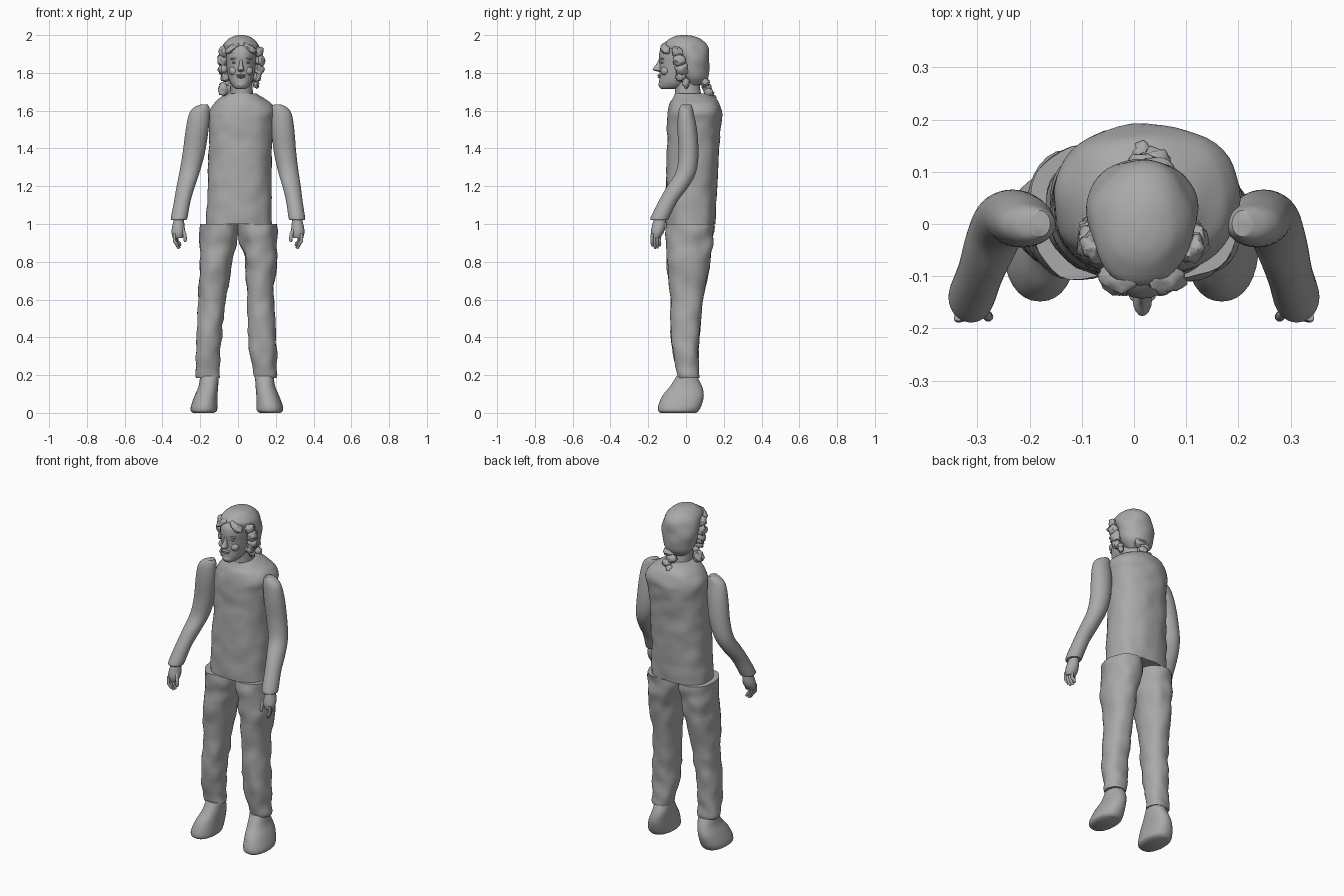
import bpy, math
from mathutils import Vector, noise

cube = bpy.data.objects.get("Cube")
if cube:
    bpy.data.objects.remove(cube)

grey = bpy.data.materials.new("plain grey")
grey.use_nodes = True
COLOUR = (0.4, 0.4, 0.4, 1)
grey.diffuse_color = COLOUR
grey.node_tree.nodes["Principled BSDF"].inputs["Base Color"].default_value = COLOUR


def finish(name, verts, faces):
    mesh = bpy.data.meshes.new(name)
    mesh.from_pydata(verts, [], faces)
    mesh.materials.append(grey)
    ob = bpy.data.objects.new(name, mesh)
    bpy.context.collection.objects.link(ob)
    bpy.ops.object.select_all(action='DESELECT')
    ob.select_set(True)
    bpy.context.view_layer.objects.active = ob
    bpy.ops.object.shade_smooth_by_angle(angle=math.radians(50))
    return ob


def smooth_rings(rings, steps):
    """Pass a smooth curve through the given cross-sections."""
    out = []
    for i in range(len(rings) - 1):
        a, b = rings[max(i - 1, 0)], rings[i]
        c, d = rings[i + 1], rings[min(i + 2, len(rings) - 1)]
        for s in range(steps):
            t = s / steps
            out.append([q + t * 0.5 * (r - p + t * (2*p - 5*q + 4*r - u + t * (3*(q - r) + u - p)))
                        for p, q, r, u in zip(a, b, c, d)])
    return out + [list(rings[-1])]


def loft(name, rings, power=2.0, rough=0.0, sides=32, steps=6):
    """Rings are (z, x min, x max, y min, y max)."""
    verts, faces = [], []
    rows = smooth_rings(rings, steps)
    for z, x0, x1, y0, y1 in rows:
        for k in range(sides):
            a = 2 * math.pi * k / sides
            c, s = math.cos(a), math.sin(a)
            px = math.copysign(abs(c) ** (2 / power), c)
            py = math.copysign(abs(s) ** (2 / power), s)
            v = Vector(((x0 + x1) / 2 + px * (x1 - x0) / 2, (y0 + y1) / 2 + py * (y1 - y0) / 2, z))
            bump = rough * noise.noise(v * 14)
            verts.append(v + Vector((c, s, 0)) * bump)
    for r in range(len(rows) - 1):
        for k in range(sides):
            n = (k + 1) % sides
            faces.append((r*sides + k, r*sides + n, (r+1)*sides + n, (r+1)*sides + k))
    faces.append(tuple(reversed(range(sides))))
    faces.append(tuple(range((len(rows) - 1) * sides, len(rows) * sides)))
    if rows[0][0] > rows[-1][0]:
        faces = [f[::-1] for f in faces]
    return finish(name, verts, faces)


def blob(name, centre, size, rough=0.0, turn=0.0):
    """A small rounded lump, optionally tilted about the y axis."""
    bpy.ops.mesh.primitive_uv_sphere_add(segments=20, ring_count=12, radius=1, location=centre, rotation=(0, turn, 0))
    ob = bpy.context.object
    ob.name = name
    for v in ob.data.vertices:
        v.co *= 1 + rough * noise.noise(v.co * 2 + Vector(centre) * 30)
        v.co = Vector((v.co.x * size[0], v.co.y * size[1], v.co.z * size[2]))
    ob.data.materials.append(grey)
    bpy.ops.object.shade_smooth_by_angle(angle=math.radians(50))


def finger(name, points, radius):
    curve = bpy.data.curves.new(name, 'CURVE')
    curve.dimensions = '3D'
    curve.bevel_depth, curve.bevel_resolution, curve.use_fill_caps = radius, 3, True
    line = curve.splines.new('POLY')
    line.points.add(len(points) - 1)
    for i, (p, co) in enumerate(zip(line.points, points)):
        p.co = (*co, 1)
        p.radius = 0.6 if i == len(points) - 1 else 1
    curve.materials.append(grey)
    bpy.context.collection.objects.link(bpy.data.objects.new(name, curve))


# Shirt and neck
loft("shirt", [
    (1.0, -.17, .18, -.105, .155), (1.2, -.162, .178, -.106, .165),
    (1.4, -.155, .178, -.10, .175), (1.53, -.152, .19, -.098, .185),
    (1.59, -.15, .203, -.095, .192), (1.635, -.128, .178, -.085, .18),
    (1.665, -.10, .135, -.07, .16), (1.69, -.055, .095, -.06, .12)],
    power=2.3, rough=.007, sides=48, steps=8)
loft("neck", [(1.64, -.045, .09, -.06, .10), (1.69, -.04, .08, -.058, .08), (1.76, -.04, .075, -.06, .07)])

# Trouser legs and shoes
loft("left_trouser_leg", [
    (.185, .09, .20, -.04, .062), (.23, .075, .208, -.05, .068), (.4, .055, .20, -.08, .07),
    (.6, .045, .19, -.08, .09), (.8, .035, .203, -.10, .13), (.93, .005, .205, -.105, .143),
    (1.0, 0, .205, -.105, .148)], power=2.2, rough=.012)
loft("right_trouser_leg", [
    (.185, -.215, -.10, -.04, .062), (.23, -.225, -.095, -.05, .068), (.4, -.22, -.085, -.08, .07),
    (.6, -.21, -.065, -.08, .09), (.8, -.203, -.032, -.10, .13), (.93, -.2, -.005, -.105, .143),
    (1.0, -.197, 0, -.105, .148)], power=2.2, rough=.012)
SHOE = [(0, .115, .225, -.135, .055), (.012, .10, .238, -.147, .068), (.04, .097, .236, -.146, .082),
        (.09, .097, .218, -.125, .094), (.14, .093, .197, -.085, .085), (.195, .09, .188, -.05, .058)]
loft("left_shoe", SHOE, power=2.2)
loft("right_shoe", [(z, -b - .012, -a - .012, c, d) for z, a, b, c, d in SHOE], power=2.2)

# Arms and hands, with the right shoulder a little closer in than the left
ARM = [(1.02, .275, .352, -.182, -.095), (1.035, .267, .355, -.187, -.088), (1.12, .255, .342, -.145, -.045),
       (1.2, .235, .332, -.10, .015), (1.28, .212, .32, -.052, .055), (1.38, .19, .308, -.04, .066),
       (1.5, .177, .298, -.045, .058), (1.58, .175, .285, -.042, .042),
       (1.615, .178, .262, -.034, .034), (1.632, .188, .228, -.024, .026)]
PALM = [(.925, .293, .345, -.18, -.138), (.955, .282, .352, -.186, -.118),
        (.99, .283, .348, -.18, -.108), (1.04, .289, .335, -.165, -.108)]
for side, sign in (("left", 1), ("right", -1)):
    def place(ring):
        z, a, b, c, d = ring
        shift = 0 if sign > 0 else -.026 * max(0, (z - 1.05) / .55)
        lo, hi = sorted((sign * (a + shift), sign * (b + shift)))
        return (z, lo, hi, c, d)
    loft(side + "_arm", [place(r) for r in ARM])
    loft(side + "_hand", [place(r) for r in PALM], sides=20)
    for i in range(4):
        x, y = .337 - i * .005, -.178 + i * .013
        drop = (.012, 0, .002, .014)[i]
        finger(f"{side}_finger_{i + 1}", [(sign * x, y, .95), (sign * x, y - .003, .91),
               (sign * (x - .012), y, .882 + drop), (sign * (x - .018), y + .002, .87 + drop)], .0085)
    finger(side + "_thumb", [(sign * .297, -.16, .98), (sign * .282, -.175, .945),
           (sign * .279, -.178, .915), (sign * .281, -.178, .905)], .0095)

# Head and face
CX = .016
loft("head", [(z, CX - r, CX + r, f, b) for z, r, f, b in [
    (1.714, .022, -.128, -.07), (1.724, .04, -.14, -.02), (1.75, .058, -.142, .02), (1.79, .07, -.14, .06),
    (1.84, .077, -.14, .09), (1.89, .08, -.143, .10), (1.93, .078, -.132, .09), (1.97, .05, -.09, .05)]], power=2.15)
loft("nose", [(z, CX - r, CX + r, f, -.12) for z, r, f in [
    (1.806, .008, -.145), (1.813, .018, -.17), (1.822, .016, -.176), (1.845, .010, -.158), (1.872, .007, -.143)]], sides=16)
blob("upper_lip", (CX, -.137, 1.787), (.026, .015, .006))
blob("lower_lip", (CX, -.135, 1.777), (.022, .016, .006))
blob("chin", (CX, -.126, 1.738), (.027, .02, .02))
for side, sign in (("left", 1), ("right", -1)):
    blob(side + "_eye", (CX + sign * .033, -.123, 1.855), (.015, .012, .006))
    blob(side + "_brow", (CX + sign * .034, -.124, 1.876), (.022, .014, .005), turn=sign * .12)
    blob(side + "_cheek", (CX + sign * .038, -.11, 1.81), (.026, .024, .024))

# Hair cap, side locks, tuft and braid
loft("hair_cap", [(z, CX - r, CX + r, f, b) for z, r, f, b in [
    (1.735, .05, .0, .09), (1.77, .083, -.025, .116), (1.82, .1, -.04, .122), (1.87, .107, -.052, .122),
    (1.915, .104, -.098, .12), (1.95, .093, -.118, .108), (1.98, .066, -.09, .078), (1.995, .035, -.055, .04),
    (2.0, .008, -.02, .0)]], rough=.006, sides=48)
for side, sign in (("left", 1), ("right", -1)):
    for z, out, y, size in [(1.91, .092, -.045, .03), (1.865, .1, -.035, .032), (1.82, .095, -.025, .034),
                            (1.78, .082, -.03, .026)]:
        blob(side + "_hair_lock", (CX + sign * out, y, z), (.026, size, size), rough=.4)
    blob(side + "_fringe", (CX + sign * .045, -.105, 1.93), (.045, .03, .018), rough=.3, turn=sign * .6)
blob("side_tuft", (-.075, -.01, 1.715), (.03, .022, .036), rough=.5, turn=.2)
blob("side_tuft_tip", (-.058, -.01, 1.75), (.018, .016, .03), rough=.4, turn=.5)
blob("small_left_tuft", (.095, 0, 1.745), (.016, .018, .026), rough=.5)
for i in range(4):
    blob(f"braid_knot_{i + 1}", (.03 + .012 * (-1) ** i, .1 + .01 * i, 1.75 - .028 * i),
         (.036 - .004 * i, .026, .024), rough=.3)
